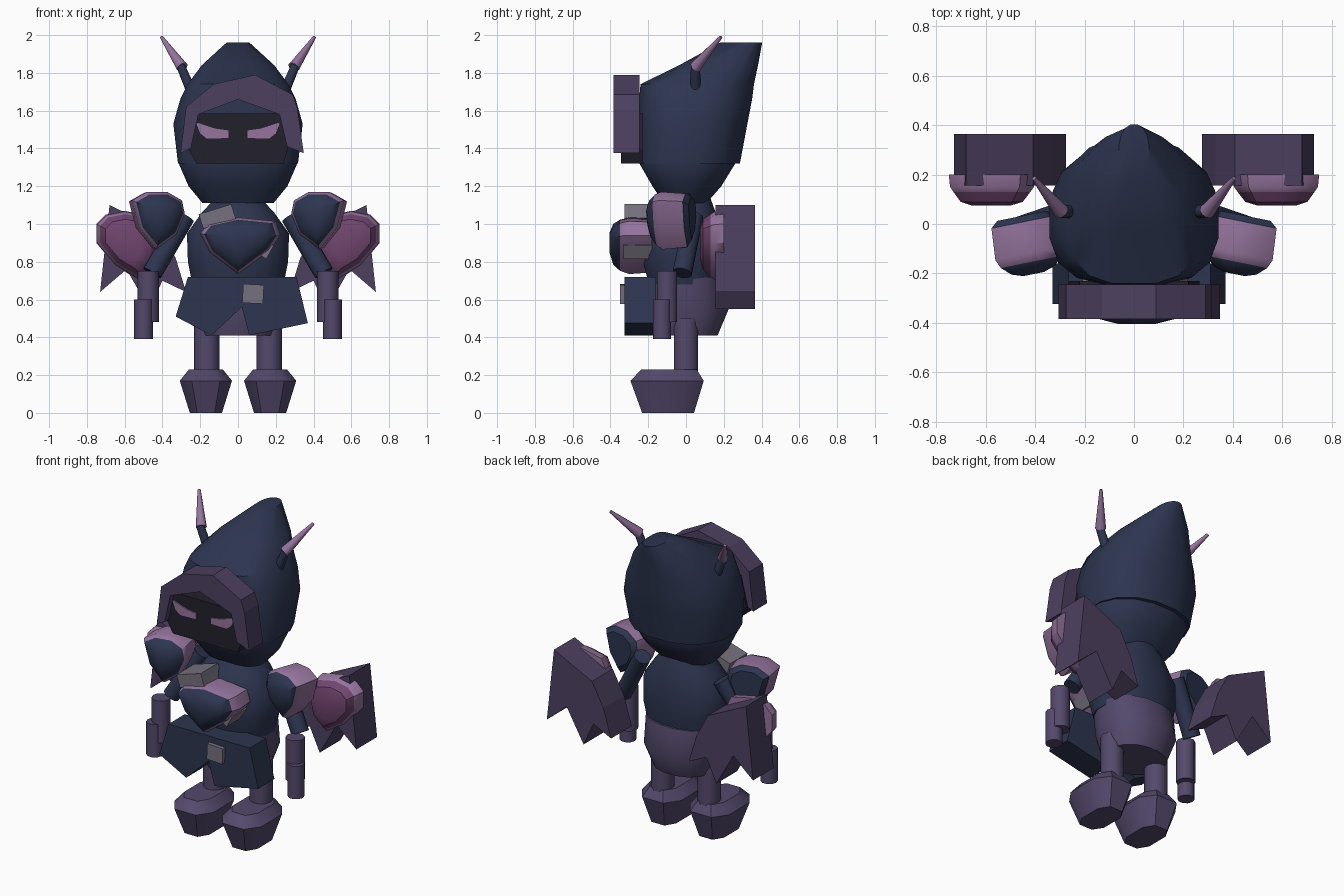
import bpy, bmesh, math
from mathutils import Vector

cube = bpy.data.objects.get("Cube")
if cube:
    bpy.data.objects.remove(cube, do_unlink=True)


def material(name, *rgb):
    mat = bpy.data.materials.new(name)
    mat.use_nodes = True
    mat.diffuse_color = (*rgb, 1)
    mat.node_tree.nodes["Principled BSDF"].inputs["Base Color"].default_value = (*rgb, 1)
    return mat


navy = material("navy", .026, .036, .08)
purple = material("purple", .088, .066, .148)
plum = material("plum", .073, .051, .117)
lilac = material("lilac", .30, .175, .34)
magenta = material("magenta", .165, .06, .16)
grey = material("grey", .18, .165, .21)
black = material("black", .016, .015, .025)


def loft(name, rings, mats, smooth=40):
    """Skin a stack of equal rings; mats gives one material per band."""
    bm = bmesh.new()
    rows = [[bm.verts.new(p) for p in ring] for ring in rings]
    palette = list(dict.fromkeys(mats))
    count = len(rows[0])
    for band, (low, high) in enumerate(zip(rows, rows[1:])):
        slot = palette.index(mats[min(band, len(mats) - 1)])
        for i in range(count):
            j = (i + 1) % count
            bm.faces.new((low[i], low[j], high[j], high[i])).material_index = slot
    bm.faces.new(rows[0]).material_index = palette.index(mats[0])
    bm.faces.new(rows[-1]).material_index = palette.index(mats[-1])
    bmesh.ops.recalc_face_normals(bm, faces=bm.faces[:])
    mesh = bpy.data.meshes.new(name)
    bm.to_mesh(mesh)
    bm.free()
    for mat in palette:
        mesh.materials.append(mat)
    obj = bpy.data.objects.new(name, mesh)
    bpy.context.collection.objects.link(obj)
    if smooth:
        bpy.ops.object.select_all(action='DESELECT')
        obj.select_set(True)
        bpy.context.view_layer.objects.active = obj
        bpy.ops.object.shade_smooth_by_angle(angle=math.radians(smooth))
    return obj


def body(name, levels, mat, sides=16, x=0, front_power=.9, back_power=.9):
    """Rounded form from levels of (z, half width, front y, back y); low powers are boxier."""
    def soft(v, power):
        return math.copysign(abs(v) ** power, v)
    rings = []
    for z, width, front, back in levels:
        ring = []
        for i in range(sides):
            turn = math.tau * (i + .5) / sides
            power = front_power if math.sin(turn) < 0 else back_power
            ring.append((x + width * soft(math.cos(turn), power),
                         (front + back) / 2 + (back - front) / 2 * soft(math.sin(turn), power), z))
        rings.append(ring)
    return loft(name, rings, [mat])


def slab(name, outline, front, back, mat, side=1):
    """Front outline pushed straight back."""
    return loft(name, [[(side * x, y, z) for x, z in outline] for y in (back, front)], [mat], 0)


def dome(name, outline, centre, layers, mats, side=1):
    """Front outline bulging through layers of (y, scale)."""
    cx, cz = centre
    rings = [[(side * (cx + (x - cx) * k), y, cz + (z - cz) * k) for x, z in outline]
             for y, k in layers]
    return loft(name, rings, mats, 35)


def tube(name, start, end, r1, r2, mat, side=1, sides=10):
    a, b = (Vector((side * p[0], p[1], p[2])) for p in (start, end))
    turn = (b - a).to_track_quat('Z', 'Y')
    rings = [[c + turn @ Vector((r * math.cos(math.tau * i / sides),
                                 r * math.sin(math.tau * i / sides), 0))
              for i in range(sides)] for c, r in ((a, r1), (b, r2))]
    return loft(name, rings, [mat])


def block(name, x, z, width, height, front, back, mat, tilt=0):
    c, s = math.cos(tilt), math.sin(tilt)
    corners = [(-width, -height), (width, -height), (width, height), (-width, height)]
    outline = [(x + (u * c - v * s) / 2, z + (u * s + v * c) / 2) for u, v in corners]
    return slab(name, outline, front, back, mat)


# Head and pointed hood
body("head", [(1.11, .19, -.12, .11), (1.2, .265, -.18, .19),
              (1.32, .318, -.25, .265), (1.4, .31, -.24, .26)], navy, front_power=.7)
body("hood", [(1.32, .322, -.252, .29), (1.53, .347, -.252, .33), (1.66, .31, -.252, .355),
              (1.74, .27, -.245, .365), (1.84, .195, -.04, .385), (1.96, .062, .18, .405)],
     navy, front_power=.68)

# Hood trim, face and eyes
slab("hood_trim", [(-.305, 1.375), (-.275, 1.62), (-.13, 1.74), (.09, 1.79), (.29, 1.685),
                   (.315, 1.61), (.348, 1.375), (.26, 1.41), (.22, 1.58), (0, 1.66),
                   (-.21, 1.58), (-.25, 1.4)], -.385, -.245, plum)
slab("face", [(-.22, 1.585), (.22, 1.585), (.265, 1.4), (.24, 1.32), (-.22, 1.32),
              (-.265, 1.4)], -.345, -.23, black)
for side, label in ((1, "left"), (-1, "right")):
    slab(label + "_eye", [(.05, 1.455), (.05, 1.495), (.12, 1.505), (.21, 1.535), (.22, 1.53),
                          (.2, 1.48), (.165, 1.452)], -.352, -.344, lilac, side)

# Torso and hips
body("torso", [(.68, .245, -.2, .17), (.8, .27, -.23, .19), (.95, .275, -.22, .18),
               (1.06, .195, -.17, .16), (1.14, .12, -.1, .13)], navy)
body("hips", [(.41, .19, -.16, .17), (.55, .235, -.2, .23), (.72, .245, -.2, .19)], purple)

# Skirt plate and buckle
slab("skirt_plate", [(-.265, .72), (.31, .72), (.37, .475), (.06, .41), (.02, .56),
                     (-.14, .41), (-.33, .51)], -.325, -.16, navy)
block("buckle", .08, .63, .11, .1, -.35, -.32, grey, -.05)

# Chest plate and its clasps
dome("chest_plate", [(-.2, .95), (-.16, 1), (0, 1.035), (.2, 1.015), (.225, .94),
                     (.17, .86), (0, .735), (-.15, .85)], (.01, .91),
     [(-.18, .95), (-.3, 1), (-.35, .9), (-.385, .72), (-.405, .35)],
     [lilac, lilac, navy])
block("upper_clasp", -.11, 1.04, .18, .08, -.325, -.15, grey, .3)
block("lower_clasp", .135, .87, .08, .08, -.33, -.18, grey, -.5)

for side, label in ((1, "left_"), (-1, "right_")):
    # Horns
    tube(label + "horn_base", (.25, .05, 1.71), (.305, .05, 1.84), .028, .024, navy, side)
    tube(label + "horn", (.295, .05, 1.83), (.405, .185, 1.99), .032, .009, lilac, side)

    # Arms
    tube(label + "upper_arm", (.28, .04, 1.04), (.455, -.02, .74), .053, .053, navy, side)
    tube(label + "forearm", (.475, -.1, .48), (.475, -.1, .75), .056, .056, purple, side)
    tube(label + "hand", (.5, -.127, .39), (.5, -.127, .6), .05, .05, purple, side)

    # Shoulder pads, turned slightly inward
    pad = dome(label + "shoulder_pad",
               [(.14, .11), (.06, .155), (-.05, .155), (-.13, .11), (-.145, .04),
                (-.1, -.07), (.01, -.15), (.1, -.04)], (0, .03),
               [(.125, .72), (.1, .93), (-.03, 1), (-.065, .89), (-.1, .62), (-.115, .3)],
               [navy, lilac, lilac, navy], side)
    pad.location = (side * .43, -.09, 1.015)
    pad.rotation_euler = (0, 0, -.2 * side)

    # Ragged back panels with bulging shields
    slab(label + "back_panel", [(.68, 1.1), (.73, .64), (.59, .76), (.47, .55), (.4, .7),
                                (.275, .64), (.33, .82), (.41, .97)], .155, .365, plum, side)
    dome(label + "shield", [(.7, 1.05), (.75, 1), (.75, .9), (.65, .78), (.52, .7),
                            (.43, .78), (.4, .92), (.46, 1.04), (.6, 1.07)], (.58, .91),
         [(.2, 1), (.15, .97), (.13, .89), (.09, .72), (.075, .45)],
         [lilac, lilac, magenta], side)

    # Legs and chunky boots
    tube(label + "leg", (.165, 0, .18), (.165, 0, .5), .068, .068, purple, side)
    body(label + "boot", [(0, .09, -.24, .05), (.17, .146, -.305, .105), (.23, .095, -.245, .065)],
         purple, sides=8, x=side * .17, front_power=.7, back_power=.7)
